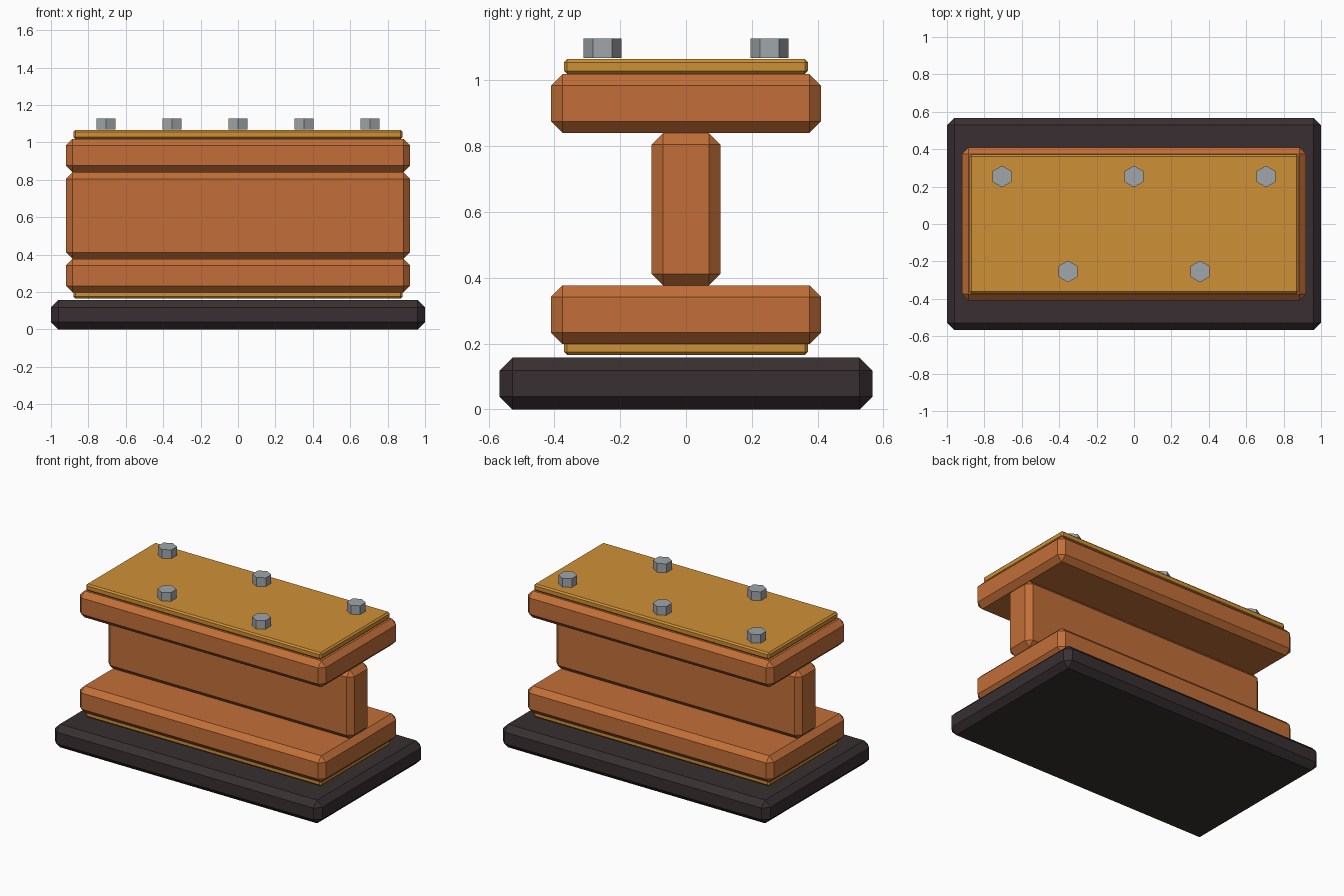
import bpy, bmesh, math
from mathutils import Matrix

if "Cube" in bpy.data.objects:
    bpy.data.objects.remove(bpy.data.objects["Cube"])


def srgb(r, g, b):
    def lin(c):
        c /= 255
        return c / 12.92 if c <= 0.04045 else ((c + 0.055) / 1.055) ** 2.4
    return (lin(r), lin(g), lin(b), 1)


def material(name, rgb):
    m = bpy.data.materials.new(name)
    m.diffuse_color = srgb(*rgb)
    m.use_nodes = True
    m.node_tree.nodes["Principled BSDF"].inputs["Base Color"].default_value = m.diffuse_color
    return m


RUST = material("rust orange", (194, 111, 56))
OCHRE = material("ochre yellow", (207, 144, 54))
DARK = material("dark charcoal", (56, 47, 49))
STEEL = material("steel grey", (160, 166, 171))


def finish(bm, name, mat):
    bmesh.ops.recalc_face_normals(bm, faces=bm.faces)
    me = bpy.data.meshes.new(name)
    bm.to_mesh(me)
    bm.free()
    me.materials.append(mat)
    ob = bpy.data.objects.new(name, me)
    bpy.context.collection.objects.link(ob)


def block(name, half_x, half_y, z0, z1, chamfer, mat):
    """Box with all edges chamfered by one flat segment."""
    bm = bmesh.new()
    bmesh.ops.create_cube(bm, size=1)
    bmesh.ops.scale(bm, vec=(2 * half_x, 2 * half_y, z1 - z0), verts=bm.verts)
    bmesh.ops.translate(bm, vec=(0, 0, (z0 + z1) / 2), verts=bm.verts)
    bmesh.ops.bevel(bm, geom=bm.edges[:], offset=chamfer, segments=1,
                    affect='EDGES', profile=0.5)
    finish(bm, name, mat)


def bolt(name, x, y):
    """Six-sided bolt head with its points along y."""
    bm = bmesh.new()
    place = Matrix.Translation((x, y, 1.0975)) @ Matrix.Rotation(math.pi / 6, 4, 'Z')
    bmesh.ops.create_cone(bm, cap_ends=True, segments=6, radius1=0.058,
                          radius2=0.058, depth=0.059)
    # normalise so that a corner points along +y
    v = bm.verts[:][0].co
    turn = math.pi / 2 - math.atan2(v.y, v.x)
    place = Matrix.Translation((x, y, 1.0975)) @ Matrix.Rotation(turn, 4, 'Z')
    bmesh.ops.transform(bm, matrix=place, verts=bm.verts)
    finish(bm, name, STEEL)


# Base slab
block("base_slab", 1.0, 0.567, 0.0, 0.157, 0.039, DARK)

# I-beam
block("lower_flange", 0.92, 0.41, 0.198, 0.377, 0.035, RUST)
block("web", 0.92, 0.105, 0.377, 0.84, 0.035, RUST)
block("upper_flange", 0.92, 0.41, 0.84, 1.019, 0.035, RUST)

# Thin plates on the outer flange faces
block("lower_plate", 0.88, 0.371, 0.165, 0.211, 0.01, OCHRE)
block("upper_plate", 0.88, 0.371, 1.019, 1.065, 0.01, OCHRE)

# Staggered bolts
for i in range(5):
    bolt(f"bolt_{i + 1}", (i - 2) * 0.353, 0.254 if i % 2 == 0 else -0.254)
